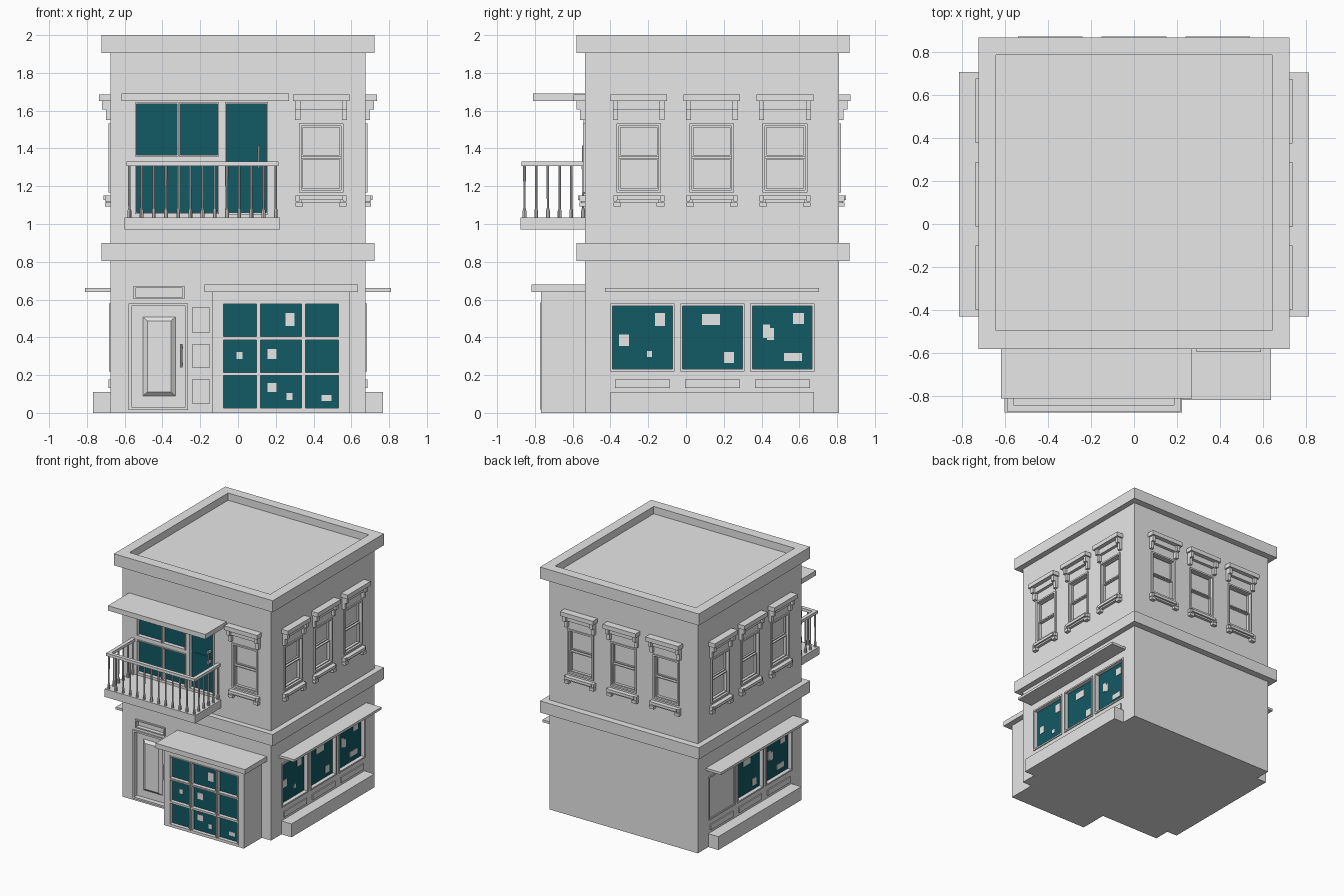
import bpy
import bmesh
from math import radians
from mathutils import Matrix, Vector

default_cube = bpy.data.objects.get("Cube")
if default_cube:
    bpy.data.objects.remove(default_cube, do_unlink=True)


def make_material(name, colour):
    material = bpy.data.materials.new(name)
    material.use_nodes = True
    material.diffuse_color = (*colour, 1)
    material.node_tree.nodes["Principled BSDF"].inputs["Base Color"].default_value = (*colour, 1)
    return material


STONE = make_material("pale grey stone", (0.8, 0.8, 0.8))
GLASS = make_material("dark teal glass", (0.006, 0.1, 0.125))


# Each facade has its own frame: u to the right, d outward from the wall, z up
def facade(x, y, degrees):
    return Matrix.Translation((x, y, 0)) @ Matrix.Rotation(radians(degrees), 4, "Z")


FRONT = facade(0, -0.535, 0)
RIGHT = facade(0.675, 0, 90)
LEFT = facade(-0.675, 0.275, -90)
BACK = facade(0, 0.81, 180)


def finish(name, bm, material, matrix):
    bm.transform(matrix)
    bmesh.ops.recalc_face_normals(bm, faces=bm.faces)
    mesh = bpy.data.meshes.new(name)
    bm.to_mesh(mesh)
    bm.free()
    mesh.materials.append(material)
    obj = bpy.data.objects.new(name, mesh)
    bpy.context.collection.objects.link(obj)
    return obj


def part(name, boxes, matrix=FRONT, material=STONE):
    """One object from boxes given as (u0, u1, d0, d1, z0, z1)."""
    bm = bmesh.new()
    for u0, u1, d0, d1, z0, z1 in boxes:
        size = Matrix.Diagonal((u1 - u0, d1 - d0, z1 - z0, 1))
        centre = Vector((u0 + u1, -d0 - d1, z0 + z1)) / 2
        bmesh.ops.create_cube(bm, size=1, matrix=Matrix.Translation(centre) @ size)
    return finish(name, bm, material, matrix)


def border(u0, u1, z0, z1, w, d0, d1):
    """Four boxes around an opening, w wide on the outside."""
    return [(u0 - w, u0, d0, d1, z0 - w, z1 + w), (u1, u1 + w, d0, d1, z0 - w, z1 + w),
            (u0, u1, d0, d1, z0 - w, z0), (u0, u1, d0, d1, z1, z1 + w)]


def carve(target, cutters):
    for matrix, boxes in cutters:
        cutter = part("opening_cutter", boxes, matrix)
        cutter.hide_render = True
        mod = target.modifiers.new("openings", "BOOLEAN")
        mod.operation, mod.solver, mod.object = "DIFFERENCE", "EXACT", cutter
        bpy.context.view_layer.objects.active = target
        bpy.ops.object.modifier_apply(modifier=mod.name)
        bpy.data.objects.remove(cutter, do_unlink=True)


def notch(u0, u1, z0, z1, wall=0, depth=0.03):
    return (u0, u1, wall - depth, wall + 0.05, z0, z1)


def pane(u0, u1, z0, z1, wall=0):
    return (u0, u1, wall - 0.031, wall - 0.024, z0, z1)


def patches(name, spots, matrix, wall=0):
    part(name, [(u - w / 2, u + w / 2, wall - 0.026, wall - 0.02, z - h / 2, z + h / 2)
                for u, z, w, h in spots], matrix)


# Main walls; the top face is the sunken roof
walls = part("walls", [(-0.675, 0.675, -1.345, 0, 0, 1.94)])


def ring(name, z0, z1, inner_x, inner_front, inner_back):
    part(name, [(-0.722, -inner_x, -1.4, 0.045, z0, z1), (inner_x, 0.722, -1.4, 0.045, z0, z1),
                (-inner_x, inner_x, inner_front, 0.045, z0, z1),
                (-inner_x, inner_x, -1.4, inner_back, z0, z1)])


ring("roof_cornice", 1.905, 2, 0.64, -0.04, -1.32)
ring("floor_band", 0.805, 0.9, 0.67, -0.005, -1.34)


# Sash window with hood, brackets and sill
def sash_window(name, u, matrix):
    sashes = border(u - 0.097, u + 0.097, 1.365, 1.512, 0.008, -0.035, -0.016)
    sashes += border(u - 0.097, u + 0.097, 1.188, 1.341, 0.008, -0.035, -0.008)
    part(name + "_sashes", sashes, matrix)
    part(name + "_frame", border(u - 0.105, u + 0.105, 1.18, 1.52, 0.013, -0.005, 0.01), matrix)
    hood = [(u - 0.15, u + 0.15, -0.005, 0.06, 1.65, 1.685),
            (u - 0.11, u + 0.11, -0.005, 0.025, 1.605, 1.65)]
    sill = [(u - 0.115, u + 0.115, -0.005, 0.036, 1.128, 1.15),
            (u - 0.105, u + 0.105, -0.005, 0.022, 1.115, 1.128)]
    for side in (-1, 1):
        a, b = sorted((u + side * 0.11, u + side * 0.137))
        hood += [(a, b, -0.005, 0.045, 1.605, 1.65), (a, b, -0.005, 0.025, 1.55, 1.605)]
        a, b = sorted((u + side * 0.095, u + side * 0.135))
        sill += [(a, b, -0.005, 0.03, 1.092, 1.115)]
        a, b = sorted((u + side * 0.115, u + side * 0.135))
        sill += [(a, b, -0.005, 0.028, 1.12, 1.15)]
    part(name + "_hood", hood, matrix)
    part(name + "_sill", sill, matrix)
    return notch(u - 0.105, u + 0.105, 1.18, 1.52)


front_cuts = [sash_window("front_window", 0.44, FRONT)]
back_cuts = [sash_window("back_window", u, BACK) for u in (-0.388, 0, 0.388)]
side_cuts = []

# Side shopfronts, the same on both sides when seen from outside
SIDE_SPOTS = [(-0.137, 0.495, 0.053, 0.07), (-0.328, 0.384, 0.052, 0.06), (-0.193, 0.312, 0.027, 0.032),
              (0.132, 0.495, 0.095, 0.058), (0.228, 0.294, 0.053, 0.058), (0.425, 0.432, 0.037, 0.07),
              (0.448, 0.418, 0.037, 0.064), (0.595, 0.5, 0.058, 0.058), (0.567, 0.296, 0.095, 0.042)]
for side, matrix in (("right", RIGHT), ("left", LEFT)):
    cuts = [sash_window(side + "_window", u, matrix) for u in (-0.25, 0.137, 0.524)]
    for u in (-0.23, 0.14, 0.51):
        edges = (u - 0.158, u + 0.158, 0.232, 0.566)
        cuts.append(notch(*edges))
        part(side + "_shop_glass", [pane(*edges)], matrix, GLASS)
        part(side + "_shop_trim", border(*edges, 0.012, -0.005, 0.008), matrix)
        part(side + "_shop_panel", [(u - 0.146, u + 0.146, -0.005, 0.01, 0.133, 0.178)], matrix)
    patches(side + "_shop_papers", SIDE_SPOTS, matrix)
    part(side + "_awning", [(-0.43, 0.704, -0.005, 0.136, 0.64, 0.66)], matrix)
    part(side + "_plinth", [(-0.4, 0.677, -0.005, 0.092, 0, 0.11)], matrix)
    side_cuts.append((matrix, cuts))

# Front display bay with a grid of nine panes
BAY = 0.232
bay = part("display_bay", [(-0.135, 0.59, -0.005, BAY, 0, 0.645)])
part("bay_awning", [(-0.177, 0.636, -0.005, 0.282, 0.64, 0.68)])
bay_cuts = []
for u0, u1 in ((-0.077, 0.098), (0.119, 0.336), (0.357, 0.532)):
    for z0 in (0.026, 0.214, 0.404):
        edges = (u0, u1, z0, z0 + 0.172)
        bay_cuts.append(notch(*edges, wall=BAY))
        part("bay_glass", [pane(*edges, wall=BAY)], FRONT, GLASS)
        part("bay_trim", border(*edges, 0.008, BAY - 0.005, BAY + 0.006))
patches("bay_papers", [(0.275, 0.495, 0.048, 0.07), (0.008, 0.305, 0.032, 0.037), (0.18, 0.312, 0.048, 0.053),
                       (0.18, 0.135, 0.048, 0.048), (0.272, 0.087, 0.032, 0.037),
                       (0.468, 0.079, 0.053, 0.032)], FRONT, BAY)
carve(bay, [(FRONT, bay_cuts)])

# Balcony windows and glazed door
for u0, u1 in ((-0.537, -0.322), (-0.304, -0.108)):
    for z0, z1 in ((1.06, 1.32), (1.365, 1.635)):
        front_cuts.append(notch(u0, u1, z0, z1))
        part("balcony_window_glass", [pane(u0, u1, z0, z1)], FRONT, GLASS)
        part("balcony_window_trim", border(u0, u1, z0, z1, 0.008, -0.005, 0.008))
front_cuts.append(notch(-0.06, 0.15, 1.06, 1.635))
part("balcony_door_glass", [pane(-0.06, 0.15, 1.06, 1.345), pane(-0.06, 0.15, 1.355, 1.635),
                            (-0.06, 0.15, -0.031, -0.027, 1.345, 1.355)], FRONT, GLASS)
part("balcony_door_trim", border(-0.06, 0.15, 1.06, 1.635, 0.01, -0.005, 0.008))
part("balcony_awning", [(-0.616, 0.27, -0.005, 0.275, 1.65, 1.69)])

# Entrance door with raised panel, transom and side panels
front_cuts += [notch(-0.565, -0.278, 0.03, 0.565), notch(-0.543, -0.293, 0.613, 0.662, depth=0.02)]
part("entrance_frame", border(-0.565, -0.278, 0.03, 0.565, 0.014, -0.005, 0.01))
part("transom_frame", border(-0.543, -0.293, 0.613, 0.662, 0.01, -0.005, 0.012))
panel = part("entrance_panel", [(-0.51, -0.325, -0.035, -0.01, 0.085, 0.513)])
front_face = min(v.co.y for v in panel.data.vertices)
for v in panel.data.vertices:
    if v.co.y < front_face + 0.001:
        v.co.x += 0.031 if v.co.x < -0.42 else -0.031
        v.co.z += 0.026 if v.co.z < 0.3 else -0.026
for z0, z1 in ((0.048, 0.18), (0.238, 0.365), (0.423, 0.56)):
    part("entrance_side_panel", [(-0.24, -0.152, -0.005, 0.008, z0, z1)])

carve(walls, [(FRONT, front_cuts), (BACK, back_cuts)] + side_cuts)


# Turned posts: list of (radius, z) from bottom to top
def posts(name, spots, profile):
    bm = bmesh.new()
    for u, d in spots:
        for (r0, z0), (r1, z1) in zip(profile, profile[1:]):
            bmesh.ops.create_cone(bm, cap_ends=True, segments=8, radius1=r0, radius2=r1, depth=z1 - z0,
                                  matrix=Matrix.Translation((u, -d, (z0 + z1) / 2)))
    obj = finish(name, bm, STONE, FRONT)
    bpy.ops.object.select_all(action="DESELECT")
    obj.select_set(True)
    bpy.context.view_layer.objects.active = obj
    bpy.ops.object.shade_smooth_by_angle()


# Pull handles
for name, u, z0, z1, d in (("entrance_handle", -0.3, 0.24, 0.365, 0.008),
                           ("balcony_handle", 0.11, 1.295, 1.415, 0.01)):
    posts(name, [(u, d)], [(0.006, z0), (0.006, z1)])
    part(name + "_mounts", [(u - 0.008, u + 0.008, -0.03, d, z, z + 0.016)
                            for z in (z0 + 0.01, z1 - 0.026)])

# Balcony floor, railing and balusters
part("balcony_floor", [(-0.6, 0.222, -0.005, 0.34, 0.97, 1.035)])
part("balcony_rail", [(-0.59, -0.56, -0.005, 0.335, 1.307, 1.33), (0.185, 0.215, -0.005, 0.335, 1.307, 1.33),
                      (-0.56, 0.185, 0.305, 0.335, 1.307, 1.33)])
baluster_spots = [(-0.575 + i * 0.775 / 12, 0.32) for i in range(13)]
baluster_spots += [(u, 0.32 - i * 0.062) for u in (-0.575, 0.2) for i in range(1, 6)]
posts("balcony_balusters", baluster_spots,
      [(0.01, 1.03), (0.01, 1.07), (0.006, 1.085), (0.007, 1.31)])
